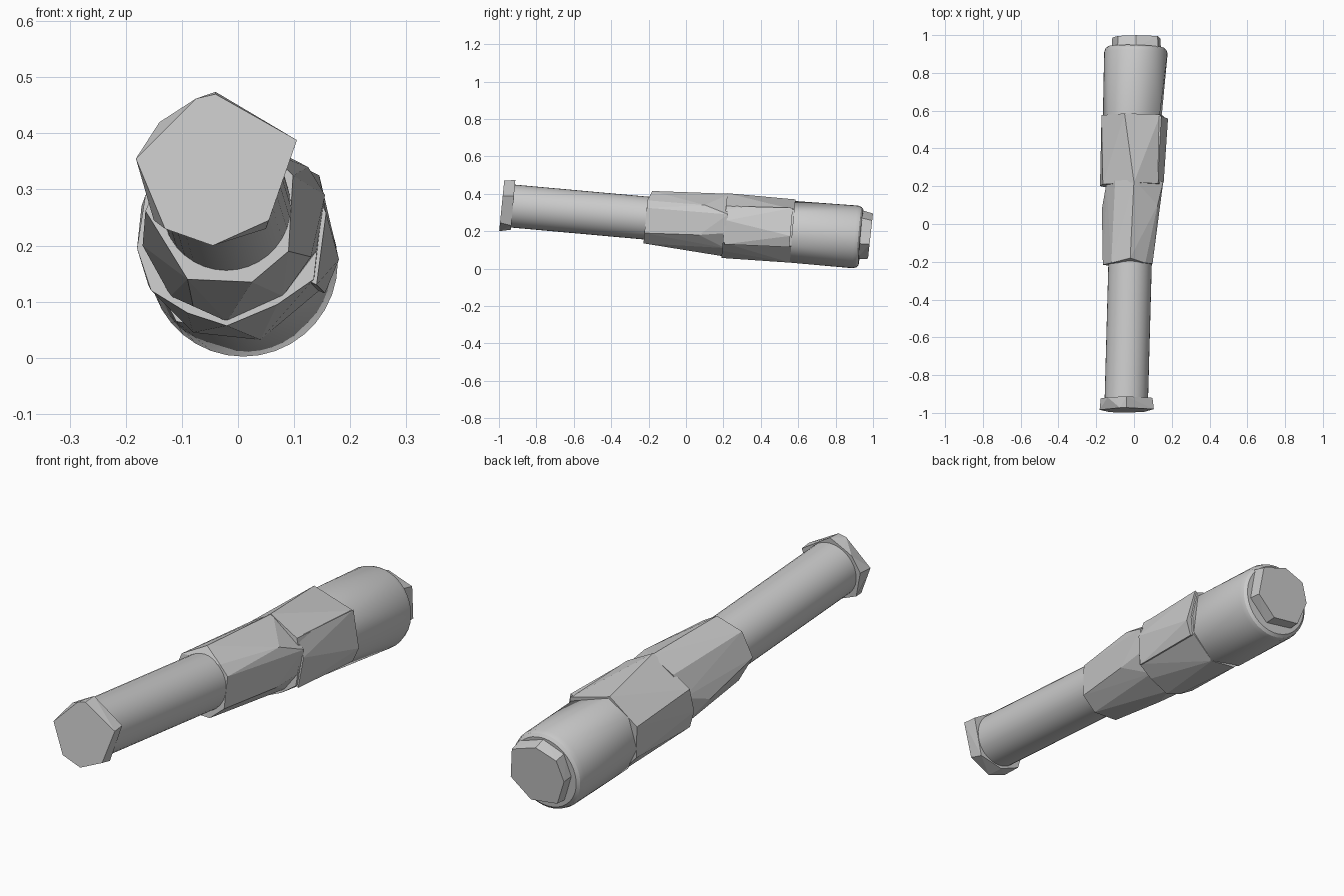
import bpy, bmesh, math
from mathutils import Vector

SLOPE = Vector((0.0275, 1.0, -0.09))      # the shaft leans slightly off the y axis
MID = Vector((-0.015, 0.0, 0.251))
AXIS = SLOPE.normalized()


def circle(y, r, n=36):
    """Ring of points square to the leaning axis."""
    c = MID + SLOPE * y
    u = AXIS.cross(Vector((0, 0, 1))).normalized()
    v = u.cross(AXIS)
    return [c + r * (math.cos(a) * u + math.sin(a) * v)
            for a in (2 * math.pi * i / n for i in range(n))]


def ring(y, pts, lean=0.09):
    """Irregular x, z section, tilted to follow the axis."""
    zc = MID.z + SLOPE.z * y
    return [Vector((x, y + lean * (z - zc), z)) for x, z in pts]


def hull(name, *rings, smooth=False):
    bm = bmesh.new()
    for r in rings:
        for p in r:
            bm.verts.new(p)
    res = bmesh.ops.convex_hull(bm, input=bm.verts)
    loose = [v for v in bm.verts if not v.link_faces]
    bmesh.ops.delete(bm, geom=loose, context='VERTS')
    bmesh.ops.dissolve_limit(bm, angle_limit=0.01, verts=bm.verts, edges=bm.edges)
    bmesh.ops.recalc_face_normals(bm, faces=bm.faces)
    me = bpy.data.meshes.new(name)
    bm.to_mesh(me)
    bm.free()
    ob = bpy.data.objects.new(name, me)
    bpy.context.collection.objects.link(ob)
    if smooth:
        bpy.ops.object.select_all(action='DESELECT')
        ob.select_set(True)
        bpy.context.view_layer.objects.active = ob
        bpy.ops.object.shade_smooth_by_angle(angle=math.radians(25))
    return ob


# Round grip
hull("grip", circle(-0.95, 0.115), circle(-0.15, 0.115), smooth=True)

# Chipped pommel
hull("pommel",
     ring(-0.985, [(-0.04, 0.470), (0.105, 0.388), (0.055, 0.245), (-0.045, 0.20),
                   (-0.13, 0.23), (-0.182, 0.355), (-0.075, 0.462)], 0.1),
     ring(-0.925, [(-0.04, 0.474), (0.098, 0.388), (0.05, 0.23), (-0.06, 0.208),
                   (-0.15, 0.245), (-0.176, 0.355), (-0.14, 0.42), (-0.105, 0.44)]))

# Faceted collar
hull("collar",
     ring(-0.215, [(0.098, 0.325), (0.09, 0.19), (0.025, 0.135), (-0.09, 0.14),
                   (-0.165, 0.262), (-0.12, 0.365), (0.06, 0.365)]),
     [Vector((-0.02, -0.18, 0.415)), Vector((-0.17, 0.08, 0.20)),
      Vector((0.125, 0.10, 0.34)), Vector((0.13, 0.07, 0.18)),
      Vector((-0.08, 0.07, 0.092))],
     ring(0.22, [(0.155, 0.29), (0.14, 0.19), (0.08, 0.11), (-0.02, 0.065),
                 (-0.12, 0.11), (-0.145, 0.25), (-0.10, 0.34), (0.0, 0.40)]))

# Carved block between collar and barrel
hull("middle_block",
     ring(0.205, [(0.128, 0.335), (0.148, 0.255), (0.135, 0.14), (0.07, 0.095),
                  (-0.02, 0.057), (-0.09, 0.08), (-0.155, 0.12), (-0.18, 0.195),
                  (-0.165, 0.29), (0.0, 0.403)]),
     ring(0.57, [(0.14, 0.315), (0.158, 0.20), (0.145, 0.12), (0.04, 0.032),
                 (-0.08, 0.045), (-0.16, 0.13), (-0.172, 0.27), (-0.05, 0.37)]))

# Raised side plate
hull("side_plate",
     ring(0.215, [(0.125, 0.335), (0.157, 0.258), (0.14, 0.13), (0.08, 0.16), (0.08, 0.3)]),
     ring(0.56, [(0.145, 0.325), (0.18, 0.175), (0.155, 0.115), (0.09, 0.14), (0.09, 0.3)]))

# Barrel blends from a rough hexagon to a round rim
hull("barrel",
     ring(0.56, [(0.135, 0.30), (0.145, 0.13), (0.04, 0.033),
                 (-0.11, 0.065), (-0.165, 0.17), (-0.135, 0.30), (-0.045, 0.362)]),
     circle(0.905, 0.168), circle(0.925, 0.162), circle(0.935, 0.15), smooth=True)

# Angular end cap
cap = [(0.01, 0.305), (0.125, 0.265), (0.14, 0.13), (0.05, 0.048),
       (-0.075, 0.065), (-0.115, 0.18), (-0.085, 0.27)]
hull("end_cap",
     ring(0.92, [(x * 1.02, 0.17 + (z - 0.165) * 1.03) for x, z in cap]),
     ring(0.985, [(x, 0.163 + (z - 0.165) * 0.94) for x, z in cap], 0.11))
